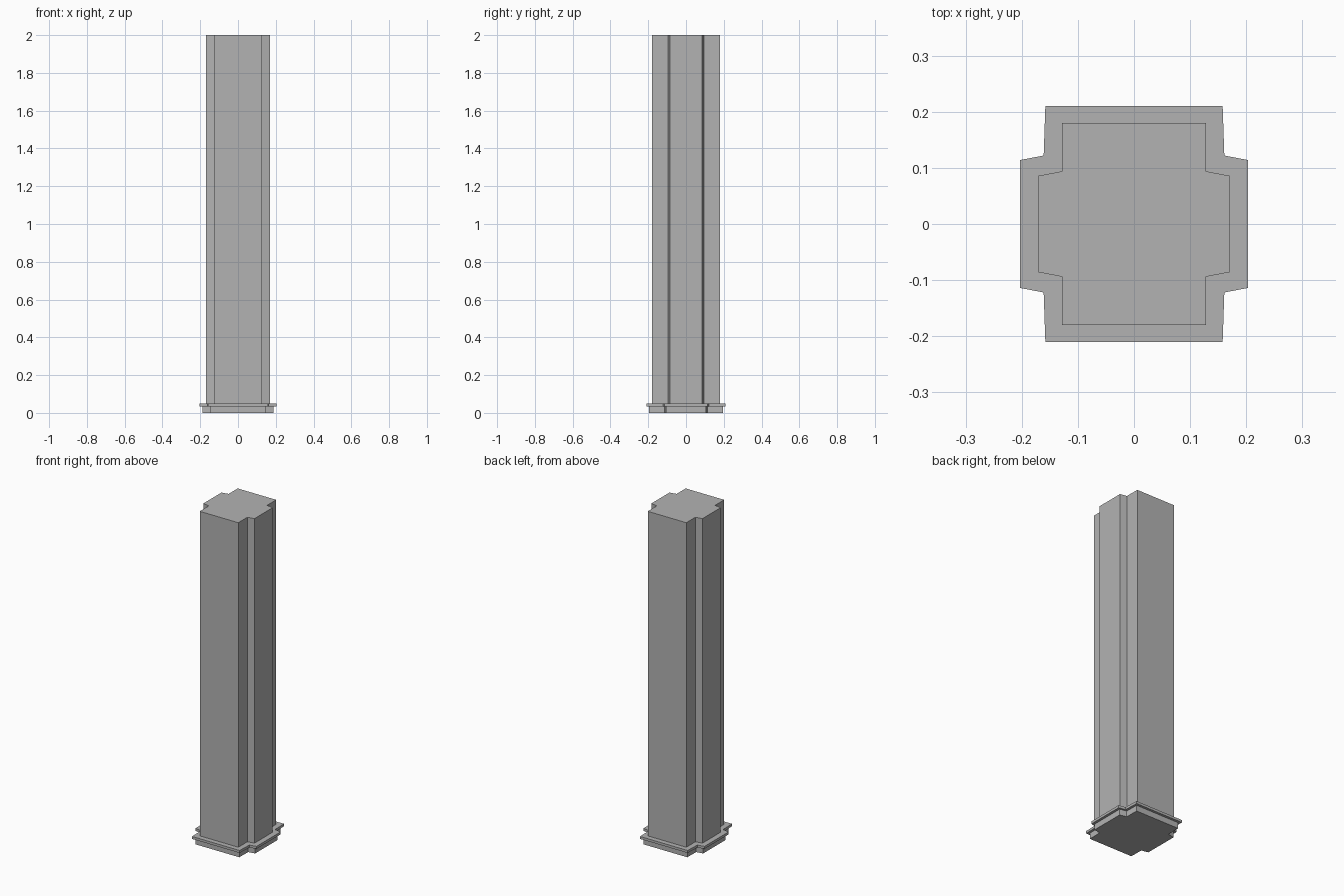
import bpy
import bmesh

cube = bpy.data.objects.get("Cube")
if cube:
    bpy.data.objects.remove(cube, do_unlink=True)

# One plain grey for the whole column
GREY = (0.45, 0.45, 0.45, 1.0)
stone = bpy.data.materials.new("grey_stone")
stone.use_nodes = True
stone.diffuse_color = GREY
stone.node_tree.nodes["Principled BSDF"].inputs["Base Color"].default_value = GREY


def cross_prism(name, quarter, bottom, top):
    """Mirror a quarter outline into a cross shape and extrude it upwards."""
    right = quarter + [(x, -y) for x, y in reversed(quarter)]
    outline = right + [(-x, y) for x, y in reversed(right)]
    bm = bmesh.new()
    base = bm.faces.new([bm.verts.new((x, y, bottom)) for x, y in outline])
    result = bmesh.ops.extrude_face_region(bm, geom=[base], use_keep_orig=True)
    verts = [v for v in result["geom"] if isinstance(v, bmesh.types.BMVert)]
    bmesh.ops.translate(bm, verts=verts, vec=(0, 0, top - bottom))
    bmesh.ops.recalc_face_normals(bm, faces=bm.faces)
    mesh = bpy.data.meshes.new(name)
    bm.to_mesh(mesh)
    bm.free()
    mesh.materials.append(stone)
    obj = bpy.data.objects.new(name, mesh)
    bpy.context.collection.objects.link(obj)
    return obj


# Quarter outlines: front arm corner, inner notch, side arm corner
cross_prism("plinth", [(0.145, 0.195), (0.146, 0.113), (0.188, 0.105)], 0.0, 0.035)
cross_prism("base_moulding", [(0.158, 0.21), (0.161, 0.122), (0.203, 0.114)], 0.035, 0.05)
cross_prism("shaft", [(0.128, 0.18), (0.128, 0.094), (0.17, 0.086)], 0.05, 2.0)
